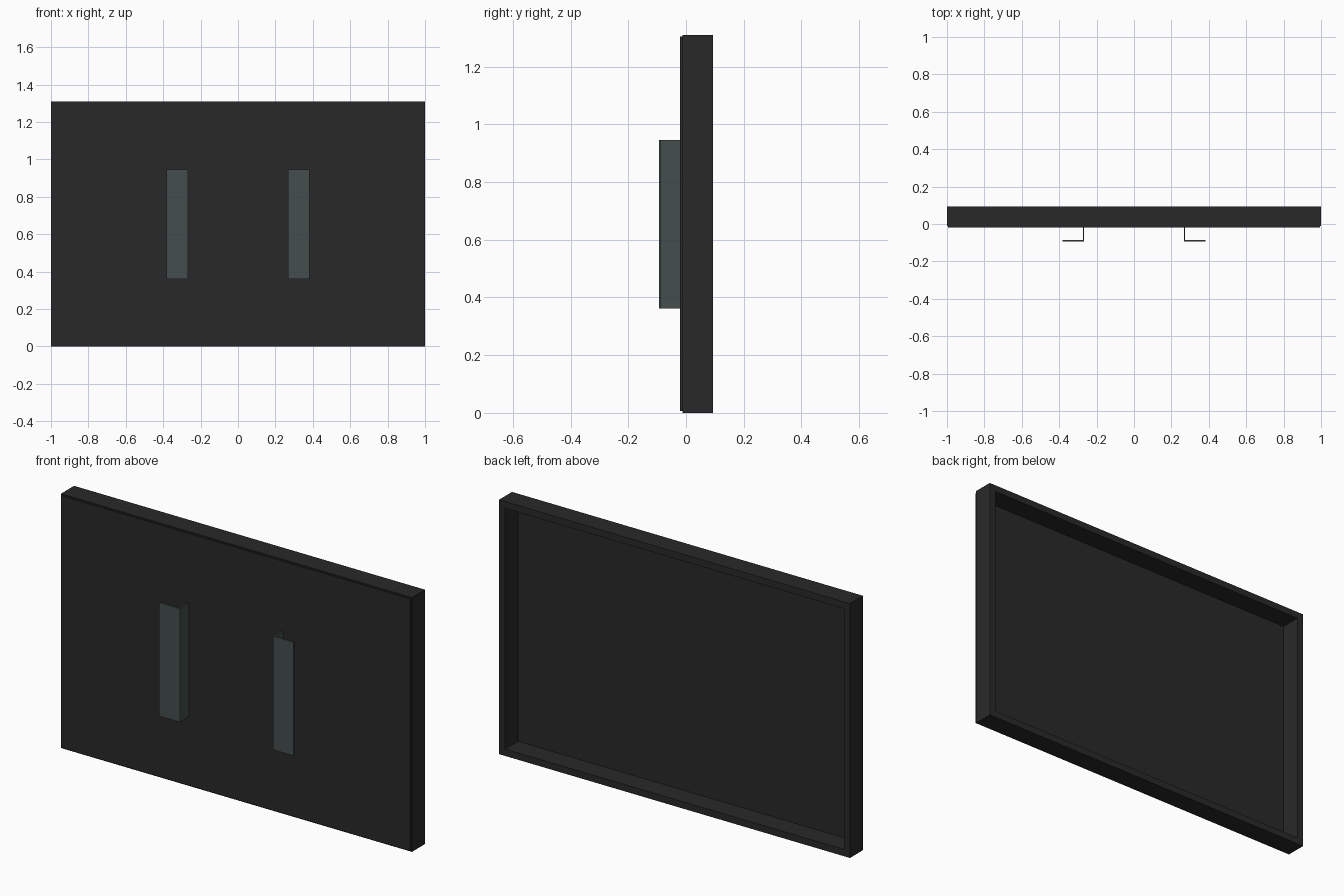
import bpy
import bmesh
from mathutils import Vector

cube = bpy.data.objects.get("Cube")
if cube:
    bpy.data.objects.remove(cube, do_unlink=True)

HEIGHT = 1.31
BACK, FRAME_FRONT, PANEL_FRONT, BRACKET_FRONT = 0.094, -0.012, -0.02, -0.094
RIM = 0.035       # width of the frame wall
LIP = 0.006       # panel is this much smaller than the frame
SHEET = 0.008     # bracket sheet thickness


def material(name, rgb):
    mat = bpy.data.materials.new(name)
    mat.use_nodes = True
    mat.diffuse_color = (*rgb, 1)
    mat.node_tree.nodes["Principled BSDF"].inputs["Base Color"].default_value = (*rgb, 1)
    return mat


def finish(name, bm, mat):
    bmesh.ops.recalc_face_normals(bm, faces=bm.faces)
    mesh = bpy.data.meshes.new(name)
    bm.to_mesh(mesh)
    bm.free()
    mesh.materials.append(mat)
    obj = bpy.data.objects.new(name, mesh)
    bpy.context.collection.objects.link(obj)
    return obj


def extrude(bm, faces, offset):
    result = bmesh.ops.extrude_face_region(bm, geom=faces)
    verts = [g for g in result["geom"] if isinstance(g, bmesh.types.BMVert)]
    bmesh.ops.translate(bm, verts=verts, vec=Vector(offset))


def upright_rectangle(inset, y):
    """New bmesh holding one rectangle that faces the front."""
    bm = bmesh.new()
    x, low, high = 1 - inset, inset, HEIGHT - inset
    corners = [(-x, low), (x, low), (x, high), (-x, high)]
    face = bm.faces.new([bm.verts.new((cx, y, cz)) for cx, cz in corners])
    face.normal_update()
    return bm, face


charcoal = material("charcoal", (0.022, 0.022, 0.022))
grey_green = material("grey green", (0.058, 0.078, 0.075))

# Frame: rectangular ring, open at the back
bm, face = upright_rectangle(0, FRAME_FRONT)
ring = bmesh.ops.inset_region(bm, faces=[face], thickness=RIM,
                              use_boundary=True, use_even_offset=True)["faces"]
bmesh.ops.delete(bm, geom=[face], context="FACES_ONLY")
extrude(bm, ring, (0, BACK - FRAME_FRONT, 0))
finish("frame", bm, charcoal)

# Thin panel closing the front
bm, face = upright_rectangle(LIP, PANEL_FRONT)
extrude(bm, [face], (0, FRAME_FRONT - PANEL_FRONT, 0))
finish("front_panel", bm, charcoal)

# Pair of L-section brackets, flanges pointing outwards
INNER, OUTER = 0.266, 0.383
BOTTOM, TOP = 0.361, 0.946
profile = [
    (INNER, PANEL_FRONT), (INNER, BRACKET_FRONT),
    (OUTER, BRACKET_FRONT), (OUTER, BRACKET_FRONT + SHEET),
    (INNER + SHEET, BRACKET_FRONT + SHEET), (INNER + SHEET, PANEL_FRONT),
]
for name, side in (("left_bracket", 1), ("right_bracket", -1)):
    bm = bmesh.new()
    face = bm.faces.new([bm.verts.new((side * x, y, BOTTOM)) for x, y in profile])
    extrude(bm, [face], (0, 0, TOP - BOTTOM))
    finish(name, bm, grey_green)
